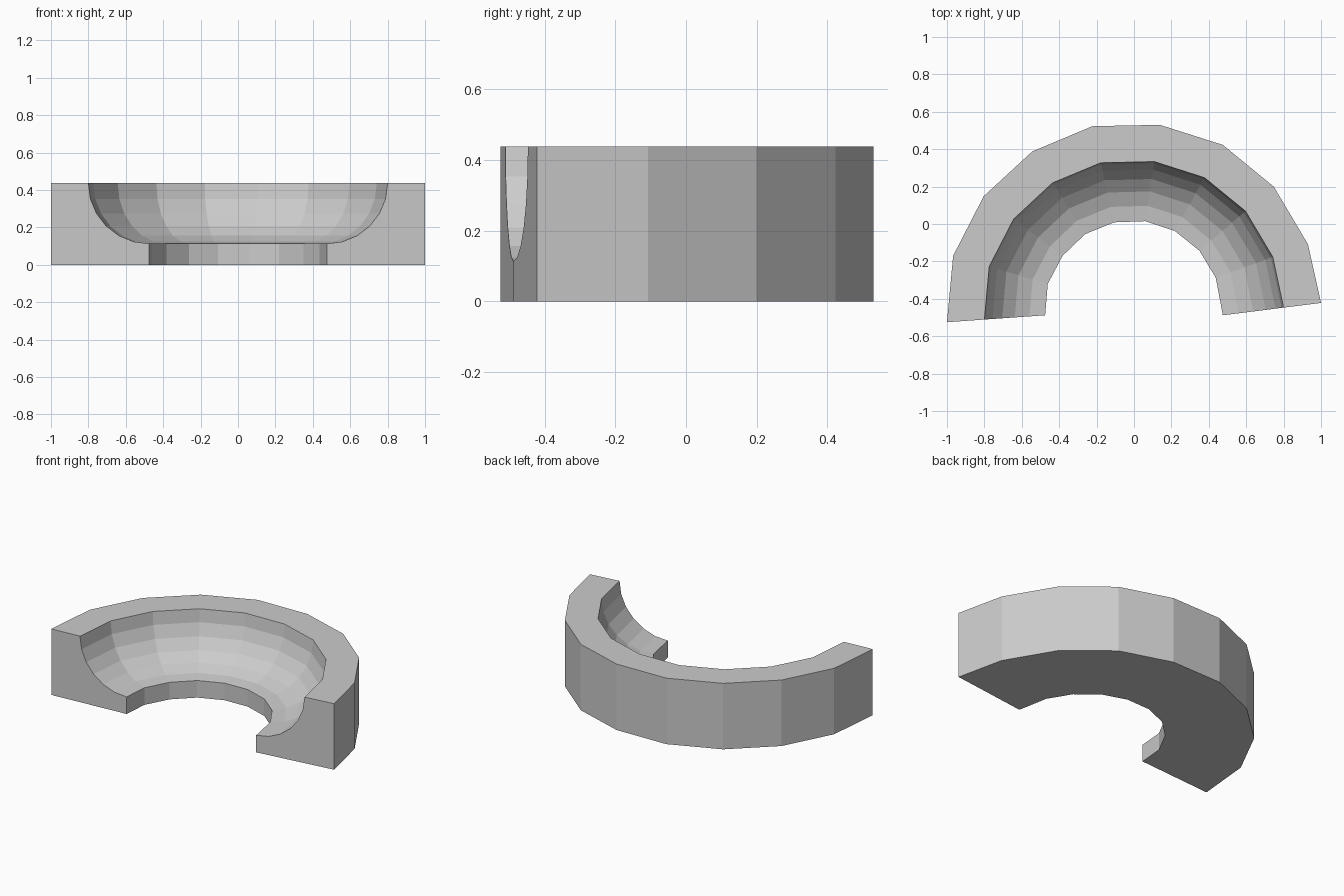
import bpy, bmesh
from math import sin, cos, radians
from mathutils import Vector

if "Cube" in bpy.data.objects:
    bpy.data.objects.remove(bpy.data.objects["Cube"])

HEIGHT = 0.437
LIP = 0.113      # height of the inner wall
COVE_T = 0.619   # where the cove meets the top, from inner to outer edge

# Plan of the arc: inner and outer edge points at each station
inner = [(-.475, -.488), (-.461, -.32), (-.382, -.17), (-.261, -.054), (-.106, .009),
         (.06, .015), (.218, -.037), (.35, -.143), (.437, -.287), (.475, -.488)]
outer = [(-1, -.525), (-.967, -.17), (-.804, .148), (-.544, .388), (-.222, .523),
         (.138, .53), (.475, .423), (.748, .199), (.93, -.108), (1, -.422)]

# Cross-section: (fraction from inner to outer edge, height), with quarter-round cove
profile = [(1, HEIGHT), (1, 0), (0, 0)]
for i in range(7):
    a = radians(15 * i)
    profile.append((COVE_T * sin(a), HEIGHT - (HEIGHT - LIP) * cos(a)))

# Sweep the section along the arc
bm = bmesh.new()
rings = []
for p, q in zip(inner, outer):
    p, q = Vector(p), Vector(q)
    rings.append([bm.verts.new((*p.lerp(q, t), z)) for t, z in profile])
n = len(profile)
for r, s in zip(rings, rings[1:]):
    for i in range(n):
        j = (i + 1) % n
        bm.faces.new((r[i], r[j], s[j], s[i]))

# Flat cut ends
bm.faces.new(rings[0][::-1])
bm.faces.new(rings[-1])
bmesh.ops.recalc_face_normals(bm, faces=bm.faces)

mesh = bpy.data.meshes.new("coved_arc")
bm.to_mesh(mesh)
bm.free()
bpy.context.collection.objects.link(bpy.data.objects.new("coved_arc", mesh))
